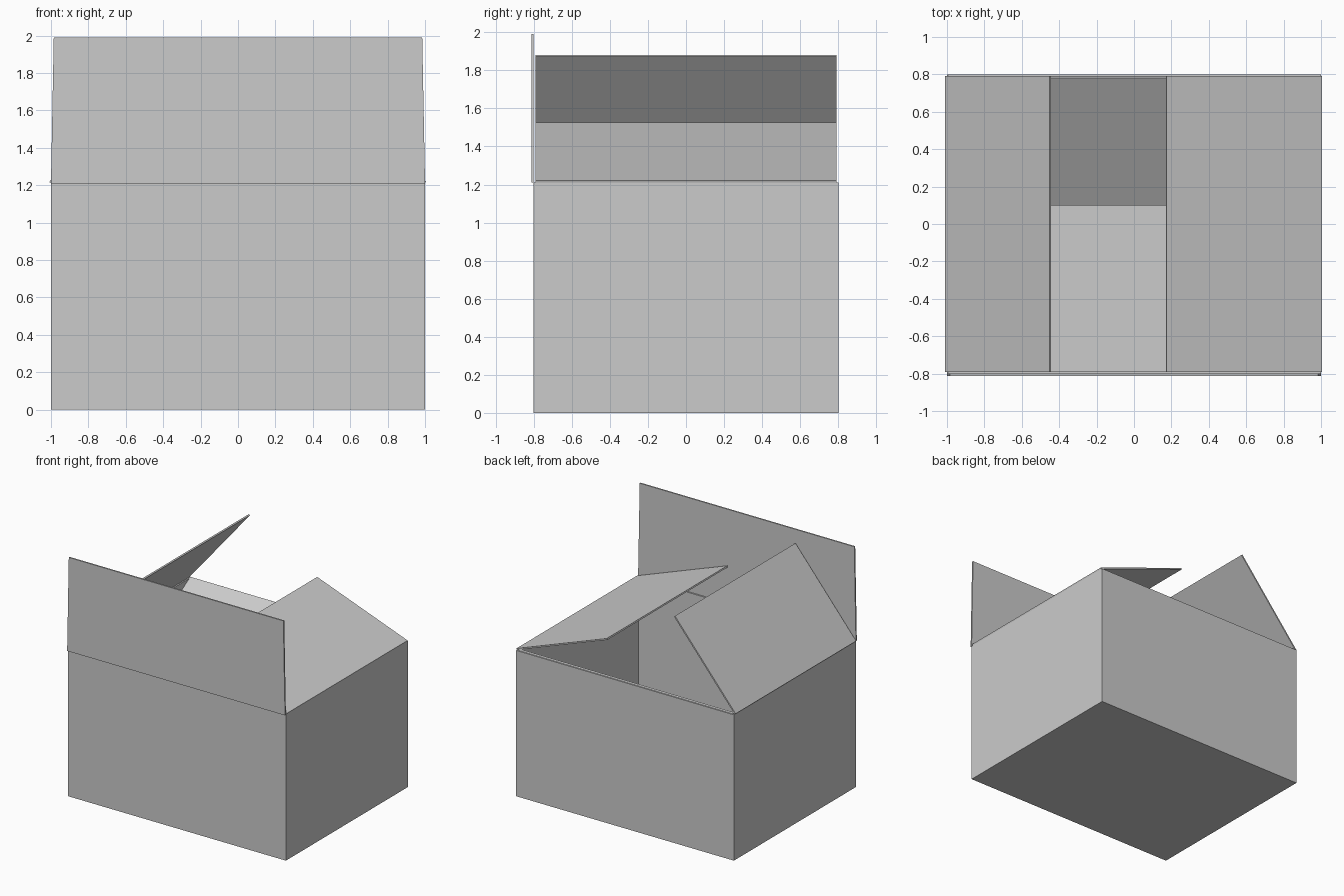
import bpy, bmesh
from mathutils import Vector

if "Cube" in bpy.data.objects:
    bpy.data.objects.remove(bpy.data.objects["Cube"])

HX, HY, RIM, THICK = 1.0, 0.8, 1.21, 0.012
X, Y = Vector((1, 0, 0)), Vector((0, 1, 0))

# One plain grey for every part
grey = bpy.data.materials.new("plain_grey")
grey.use_nodes = True
colour = (0.6, 0.6, 0.6, 1)
grey.diffuse_color = colour
grey.node_tree.nodes["Principled BSDF"].inputs["Base Color"].default_value = colour


def add_object(name, bm):
    bmesh.ops.recalc_face_normals(bm, faces=bm.faces)
    mesh = bpy.data.meshes.new(name)
    bm.to_mesh(mesh)
    bm.free()
    mesh.materials.append(grey)
    obj = bpy.data.objects.new(name, mesh)
    bpy.context.collection.objects.link(obj)
    return obj


def flap(name, hinge, tip, along, hinge_half, tip_half):
    """Thin card from hinge to tip; its outer side lies on the hinge line."""
    hinge, tip = Vector(hinge), Vector(tip)
    inward = (tip - hinge).cross(along).normalized() * THICK
    bm = bmesh.new()
    corners = [hinge - along * hinge_half, hinge + along * hinge_half,
               tip + along * tip_half, tip - along * tip_half]
    outer = [bm.verts.new(c) for c in corners]
    inner = [bm.verts.new(c + inward) for c in corners]
    bm.faces.new(outer)
    bm.faces.new(inner[::-1])
    for i in range(4):
        j = (i + 1) % 4
        bm.faces.new((outer[i], inner[i], inner[j], outer[j]))
    return add_object(name, bm)


# Open box body: four walls and a floor, thickened inward
bm = bmesh.new()
bmesh.ops.create_cube(bm, size=1)
for v in bm.verts:
    v.co = Vector((v.co.x * 2 * HX, v.co.y * 2 * HY, (v.co.z + 0.5) * RIM))
top = max(bm.faces, key=lambda f: f.calc_center_median().z)
bmesh.ops.delete(bm, geom=[top], context="FACES_ONLY")
# A lid-less shell needs its normals kept outward for the wall thickness
body = add_object("box_body", bm)
shell = body.modifiers.new("walls", "SOLIDIFY")
shell.thickness = THICK
shell.offset = -1
shell.use_even_offset = True

# Lid flaps: front stands up, sides lean over the opening, back folds inside
flap("front_flap", (0, -HY, RIM), (0, -HY, 1.99), -X, HX, 0.985)
flap("left_flap", (HX, 0, RIM), (0.17, 0, 1.515), -Y, 0.79, 0.79)
flap("right_flap", (-HX, 0, RIM), (-0.443, 0, 1.873), Y, 0.79, 0.79)
flap("back_flap", (0, HY - THICK, RIM), (0, 0.105, 0.8), X, 0.985, 0.985)
